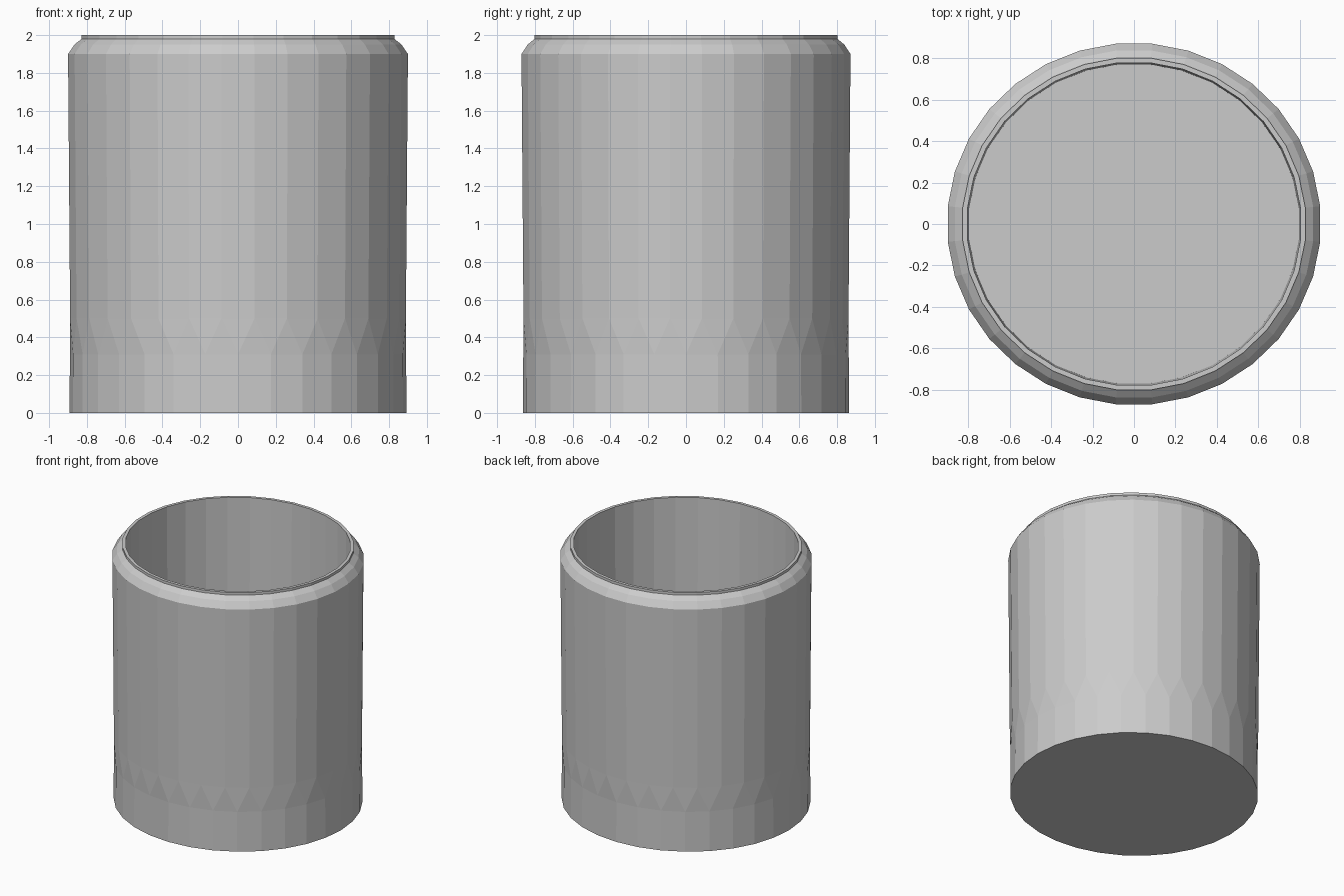
import bpy, bmesh
from math import cos, sin, pi

if "Cube" in bpy.data.objects:
    bpy.data.objects.remove(bpy.data.objects["Cube"])

SIDES = 32
Y_RATIO = 0.968   # cup is slightly oval

# (radius in x, height, phase in half steps)
PROFILE = [
    (0.892, 0.0, 0), (0.890, 0.31, 0),       # foot
    (0.893, 0.50, 1), (0.904, 1.90, 1),      # body, turned half a facet
    (0.870, 1.95, 1), (0.832, 1.98, 1),      # shoulder
    (0.832, 2.0, 1), (0.808, 2.0, 1),        # lip
    (0.800, 0.08, 1),                        # inner wall down to floor
]


def add_ring(bm, radius, z, phase):
    ring = []
    for i in range(SIDES):
        a = 2 * pi * (i + phase / 2) / SIDES
        ring.append(bm.verts.new((radius * cos(a), Y_RATIO * radius * sin(a), z)))
    return ring


def bridge(bm, low, high, zigzag):
    for i in range(SIDES):
        j = (i + 1) % SIDES
        if zigzag:
            bm.faces.new((low[i], low[j], high[i]))
            bm.faces.new((low[j], high[j], high[i]))
        else:
            bm.faces.new((low[i], low[j], high[j], high[i]))


# Cup: rings stacked from foot, over the lip, to the inside floor
bm = bmesh.new()
rings = [add_ring(bm, *p) for p in PROFILE]
for k in range(len(rings) - 1):
    bridge(bm, rings[k], rings[k + 1], PROFILE[k][2] != PROFILE[k + 1][2])
bm.faces.new(rings[0][::-1])
bm.faces.new(rings[-1])
bmesh.ops.recalc_face_normals(bm, faces=bm.faces)

mesh = bpy.data.meshes.new("cup")
bm.to_mesh(mesh)
bm.free()
cup = bpy.data.objects.new("cup", mesh)
bpy.context.collection.objects.link(cup)
